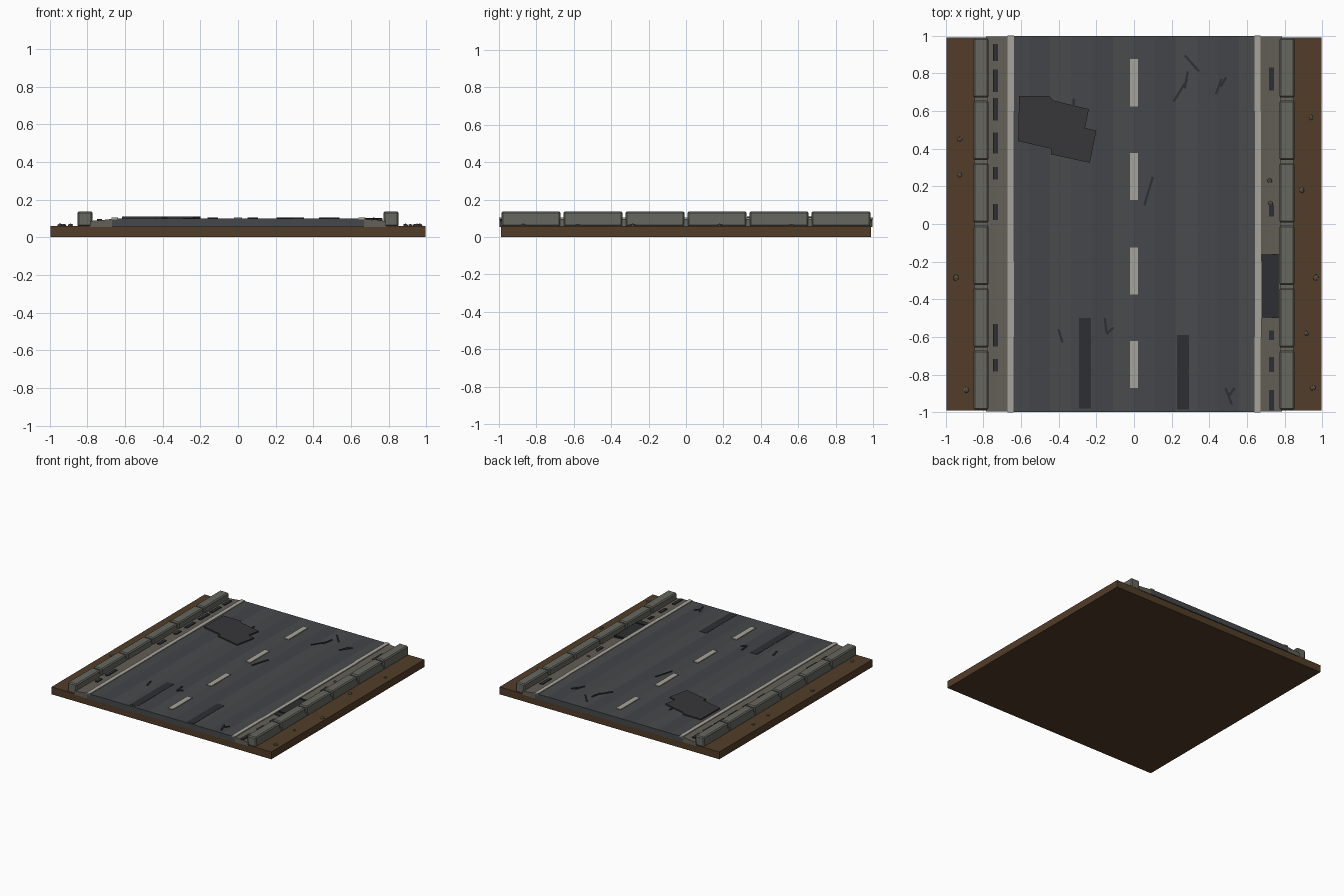
import bpy, bmesh, math, random
from mathutils import Matrix, Vector

if "Cube" in bpy.data.objects:
    bpy.data.objects.remove(bpy.data.objects["Cube"])

random.seed(4)


def mat(name, r, g, b):
    m = bpy.data.materials.new(name)
    m.diffuse_color = (r, g, b, 1)
    m.use_nodes = True
    m.node_tree.nodes["Principled BSDF"].inputs["Base Color"].default_value = m.diffuse_color
    return m


DIRT = mat("dirt", .085, .047, .021)
ASPH = [mat("asphalt_a", .060, .064, .070), mat("asphalt_b", .054, .058, .065),
        mat("asphalt_c", .066, .069, .074)]
GUTTER = mat("gutter_concrete", .125, .115, .095)
CURB = mat("curb_concrete", .135, .135, .115)
PAINT = mat("worn_paint", .38, .37, .32)
DARK = mat("tar", .026, .028, .032)
PATCH = mat("patch_asphalt", .038, .038, .043)
STONE = mat("stone", .10, .09, .075)


def finish(name, bm, mats):
    bmesh.ops.recalc_face_normals(bm, faces=bm.faces)
    me = bpy.data.meshes.new(name)
    bm.to_mesh(me)
    bm.free()
    ob = bpy.data.objects.new(name, me)
    bpy.context.collection.objects.link(ob)
    for m in mats:
        me.materials.append(m)
    return ob


def add_box(bm, x, y, z0, z1, sx, sy, rot=0):
    m = (Matrix.Translation((x, y, (z0 + z1) / 2)) @ Matrix.Rotation(rot, 4, 'Z')
         @ Matrix.Diagonal((sx, sy, z1 - z0, 1)))
    bmesh.ops.create_cube(bm, size=1, matrix=m)


def boxes(name, items, material):
    bm = bmesh.new()
    for it in items:
        add_box(bm, *it)
    return finish(name, bm, [material])


def extrude_profile(name, pts, length, mats, pick):
    """Extrude an xz outline along y; pick(mid_x) gives the material slot."""
    bm = bmesh.new()
    a, b = ([bm.verts.new((x, s * length / 2, z)) for x, z in pts] for s in (-1, 1))
    for i in range(len(pts)):
        j = (i + 1) % len(pts)
        f = bm.faces.new((a[i], a[j], b[j], b[i]))
        f.material_index = pick((pts[i][0] + pts[j][0]) / 2)
    bm.faces.new(a)
    bm.faces.new(b)
    return finish(name, bm, mats)


# Earth slab
boxes("dirt_base", [(0, 0, 0, .06, 1.99, 1.98)], DIRT)

# Road deck, striped by wear
strips = [-.67 + 1.34 * i / 12 for i in range(13)]
extrude_profile("road_deck", [(x, .099) for x in strips] + [(.67, .055), (-.67, .055)],
                1.996, ASPH, lambda x: int((x + .67) * 9) % 3)

# Gutters sloping down to the curbs
for side, s in (("left", -1), ("right", 1)):
    extrude_profile(side + "_gutter",
                    [(s * .67, .097), (s * .72, .091), (s * .785, .086),
                     (s * .785, .055), (s * .67, .055)], 1.99, [GUTTER], lambda x: 0)

# Curb stones
for side, s in (("left", -1), ("right", 1)):
    bm = bmesh.new()
    for i in range(6):
        add_box(bm, s * .812, -.829 + i * .3315, .056, .137, .08, .316)
    bmesh.ops.bevel(bm, geom=bm.edges[:], offset=.008, segments=1, affect='EDGES')
    # mortar joints between the stones
    for i in range(5):
        add_box(bm, s * .812, -.663 + i * .3315, .058, .097, .07, .03)
    finish(side + "_curb", bm, [CURB])

# Painted markings
boxes("centre_dashes", [(0, y, .095, .105, .044, .25) for y in (-.747, -.25, .253, .75)], PAINT)
boxes("edge_lines", [(s * (.657 + random.uniform(-.003, .003)), -.8 + .4 * i, .095, .104, .033, .4)
                     for s in (-1, 1) for i in range(5)], PAINT)

# Repair patch made of overlapping slabs
bm = bmesh.new()
outline = [(-.61, .68), (-.45, .68), (-.43, .656), (-.24, .61), (-.26, .51), (-.20, .495),
           (-.235, .325), (-.44, .37), (-.44, .40), (-.615, .44)]
base = bm.faces.new([bm.verts.new((x, y, .096)) for x, y in outline])
top = bmesh.ops.extrude_face_region(bm, geom=[base])["geom"]
bmesh.ops.translate(bm, vec=(0, 0, .013),
                    verts=[v for v in top if isinstance(v, bmesh.types.BMVert)])
finish("repair_patch", bm, [PATCH])

# Skid marks
boxes("skid_marks", [(-.26, -.74, .096, .101, .062, .48), (.26, -.788, .096, .101, .062, .395)], DARK)

# Cracks as thin bars between two points
cracks = [(.27, .895, .345, .81), (.21, .65, .285, .77), (.27, .72, .285, .81),
          (.435, .69, .465, .77), (.46, .73, .49, .78), (.055, .10, .10, .25),
          (-.40, -.56, -.38, -.63), (-.155, -.50, -.145, -.58), (-.145, -.585, -.11, -.55),
          (.485, -.87, .52, -.96), (.505, -.91, .535, -.87), (-.32, .62, -.32, .665)]
bars = []
for x1, y1, x2, y2 in cracks:
    d = Vector((x2 - x1, y2 - y1))
    bars.append(((x1 + x2) / 2, (y1 + y2) / 2, .096, .104, d.length, .012, math.atan2(d.y, d.x)))
boxes("cracks", bars, DARK)

# Damp stains along the gutters
left = [(.91, .09), (.76, .12), (.61, .12), (.43, .11), (.27, .065), (.065, .085), (-.59, .12), (-.75, .065)]
right = [(.77, .12), (.07, .06), (-.59, .05), (-.745, .08), (-.935, .11)]
boxes("gutter_stains", [(-.735, y, .085, .097, .026, l) for y, l in left]
      + [(.73, y, .085, .097, .026, l) for y, l in right], DARK)

# Storm drain with a slotted cover
boxes("storm_drain", [(.72, -.33, .085, .098, .092, .34)], DARK)
boxes("drain_bars", [(.72, y, .095, .103, .088, .012) for y in (-.17, -.445)], DARK)

# Scattered stones
bm = bmesh.new()
ground = [(-.925, .45), (-.925, .26), (-.945, -.285), (-.89, -.88), (.94, .565), (.89, .18),
          (.965, -.285), (.915, -.58), (.95, -.87)]
for x, y, z in [(x, y, .062) for x, y in ground] + [(.72, .23, .095), (.725, .11, .095)]:
    m = (Matrix.Translation((x, y, z)) @ Matrix.Rotation(random.uniform(0, 6), 4, 'Z')
         @ Matrix.Diagonal((1.1, .9, .65, 1)))
    bmesh.ops.create_icosphere(bm, subdivisions=1, radius=random.uniform(.013, .018), matrix=m)
finish("loose_stones", bm, [STONE])
